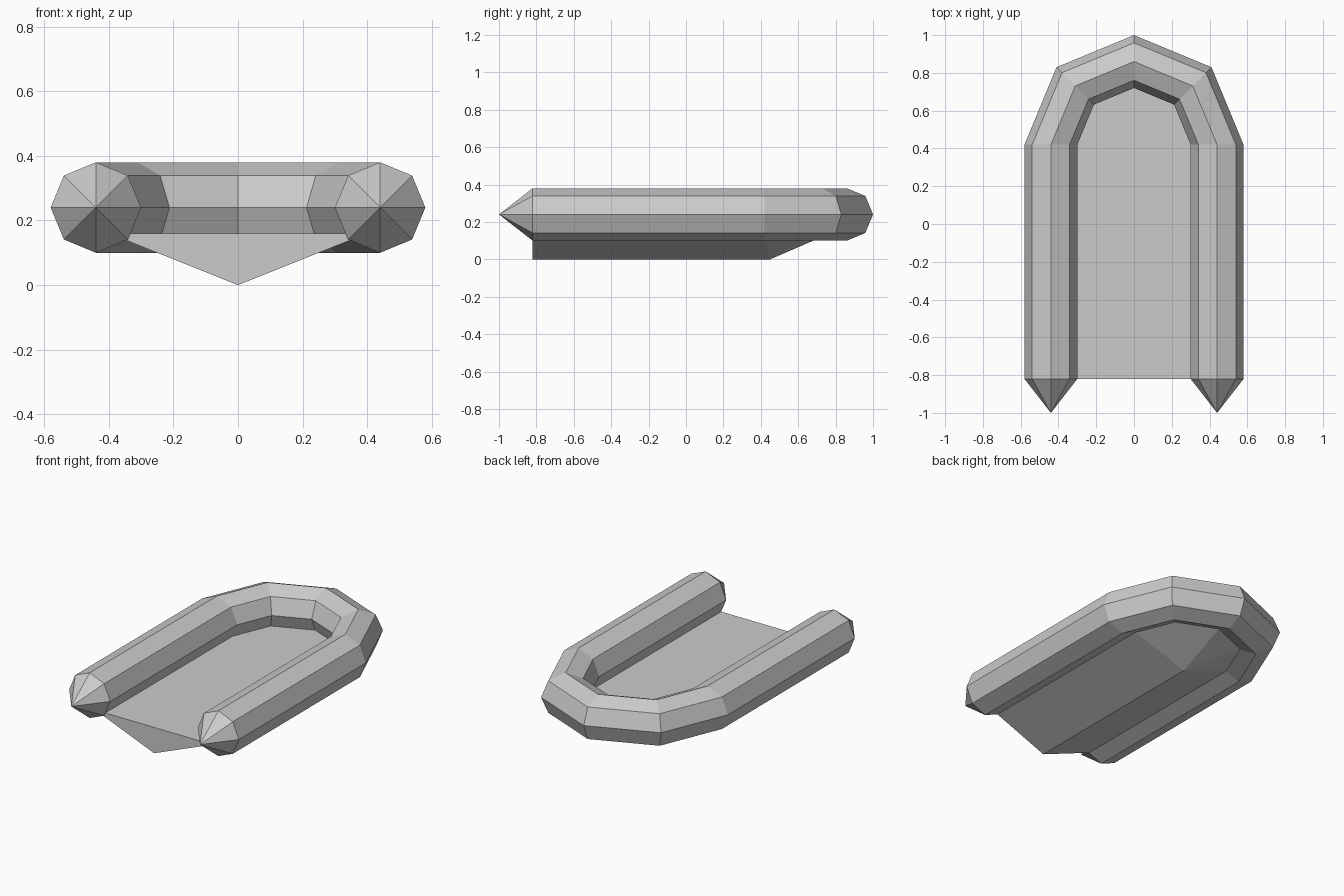
import bpy
import bmesh
from math import cos, sin, pi

cube = bpy.data.objects.get("Cube")
if cube:
    bpy.data.objects.remove(cube, do_unlink=True)

STERN_Y, BOW_Y, TIP_Y = -0.82, 0.42, -1.0   # transom, start of bow curve, cone tips
BOW_R, TUBE_R, TUBE_Z = 0.44, 0.14, 0.24
FLOOR_R, FLOOR_Z = 0.40, 0.16
BOW_STEPS, SIDES = 4, 8

grey = bpy.data.materials.new("light_grey")
grey.use_nodes = True
colour = (0.6, 0.6, 0.6, 1)
grey.diffuse_color = colour
grey.node_tree.nodes["Principled BSDF"].inputs["Base Color"].default_value = colour


def finish(bm, name):
    bmesh.ops.recalc_face_normals(bm, faces=bm.faces)
    mesh = bpy.data.meshes.new(name)
    bm.to_mesh(mesh)
    bm.free()
    mesh.materials.append(grey)
    obj = bpy.data.objects.new(name, mesh)
    bpy.context.collection.objects.link(obj)
    return obj


def u_path():
    """Stations (angle, y) from the left stern, round the bow, to the right stern."""
    bow = [(pi * i / BOW_STEPS, BOW_Y) for i in range(BOW_STEPS + 1)]
    return [(0, STERN_Y)] + bow + [(pi, STERN_Y)]


# Inflatable tube: octagonal section swept along the U, with pointed ends
bm = bmesh.new()
rings = []
for a, y in u_path():
    ring = []
    for k in range(SIDES):
        t = 2 * pi * k / SIDES
        r = BOW_R + TUBE_R * cos(t)
        ring.append(bm.verts.new((r * cos(a), y + r * sin(a), TUBE_Z + TUBE_R * sin(t))))
    rings.append(ring)
for r0, r1 in zip(rings, rings[1:]):
    for k in range(SIDES):
        n = (k + 1) % SIDES
        bm.faces.new((r0[k], r0[n], r1[n], r1[k]))
for ring, x in ((rings[0], BOW_R), (rings[-1], -BOW_R)):
    tip = bm.verts.new((x, TIP_Y, TUBE_Z))
    for k in range(SIDES):
        bm.faces.new((ring[k], ring[(k + 1) % SIDES], tip))
finish(bm, "inflatable_tube")

# Hull: flat floor above a V-shaped keel with a raked bow
bm = bmesh.new()
rim = [bm.verts.new((FLOOR_R * cos(a), y + FLOOR_R * sin(a), FLOOR_Z)) for a, y in u_path()]
keel_stern = bm.verts.new((0, STERN_Y, 0))
keel_bow = bm.verts.new((0, 0.45, 0))
bm.faces.new(rim)
bm.faces.new((rim[0], keel_stern, rim[-1]))
for i in range(1, len(rim) - 2):
    bm.faces.new((rim[i], rim[i + 1], keel_bow))
for stern, bow in ((rim[0], rim[1]), (rim[-1], rim[-2])):
    bm.faces.new((stern, bow, keel_bow, keel_stern))
finish(bm, "hull_floor")
